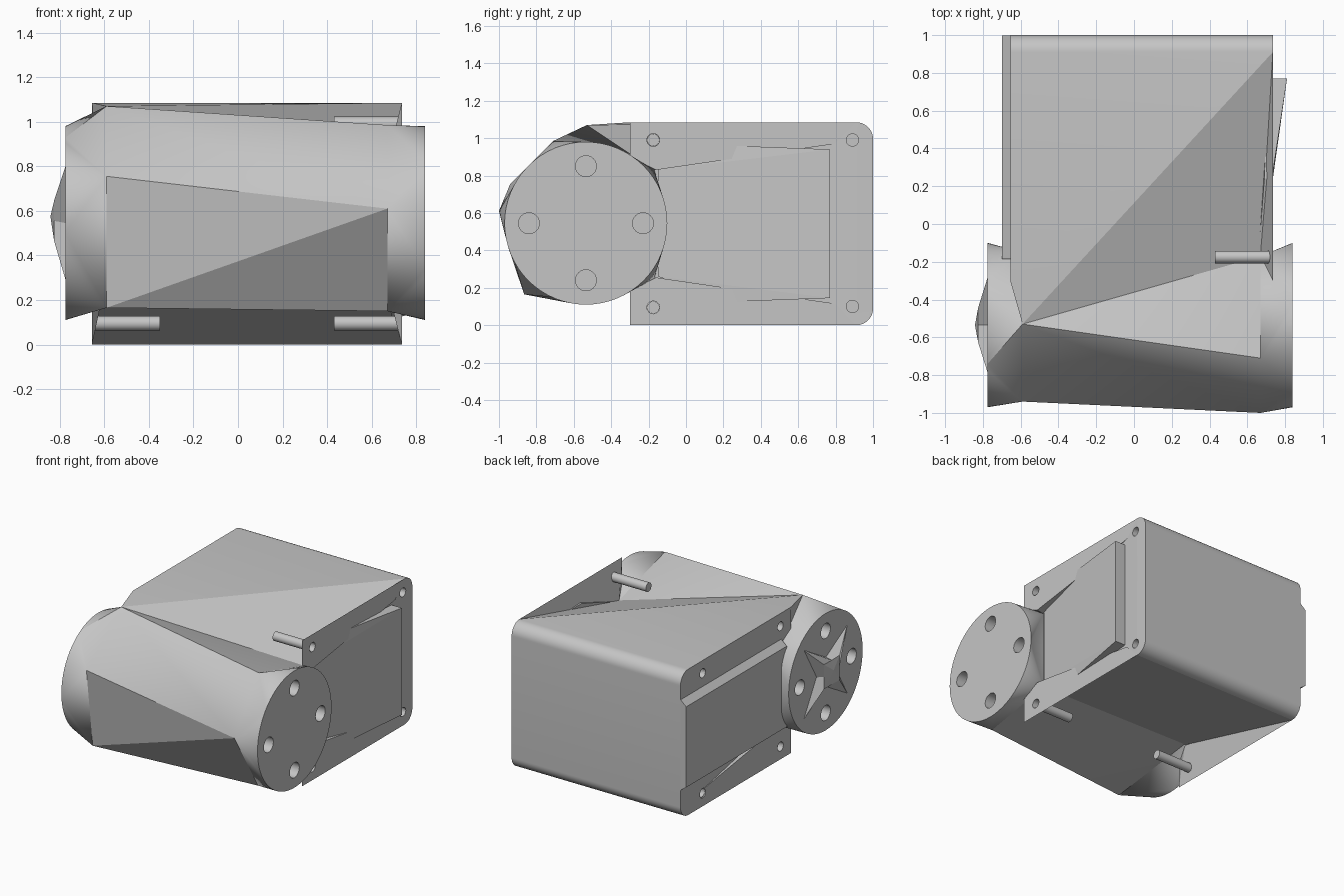
import bpy, bmesh, math
from mathutils import Matrix

if "Cube" in bpy.data.objects:
    bpy.data.objects.remove(bpy.data.objects["Cube"], do_unlink=True)

grey = bpy.data.materials.new("plain_grey")
grey.use_nodes = True
grey.diffuse_color = (0.56, 0.56, 0.56, 1)
grey.node_tree.nodes["Principled BSDF"].inputs["Base Color"].default_value = grey.diffuse_color

AXIS_Y, AXIS_Z, RADIUS, SEGMENTS = -0.535, 0.545, 0.435, 64
HEIGHT, RIGHT, LEFT = 1.085, 0.735, -0.655


def finish(name, bm):
    bmesh.ops.recalc_face_normals(bm, faces=bm.faces[:])
    mesh = bpy.data.meshes.new(name)
    bm.to_mesh(mesh)
    bm.free()
    mesh.materials.append(grey)
    obj = bpy.data.objects.new(name, mesh)
    bpy.context.collection.objects.link(obj)
    return obj


def activate(obj):
    bpy.ops.object.select_all(action='DESELECT')
    obj.select_set(True)
    bpy.context.view_layer.objects.active = obj


def smooth(obj, degrees):
    activate(obj)
    bpy.ops.object.shade_smooth_by_angle(angle=math.radians(degrees))


def hull(name, points):
    bm = bmesh.new()
    for p in points:
        bm.verts.new(p)
    bmesh.ops.convex_hull(bm, input=bm.verts[:])
    loose = [v for v in bm.verts if not v.link_faces]
    bmesh.ops.delete(bm, geom=loose, context='VERTS')
    return finish(name, bm)


def rods(name, spots, radius, open_end=False):
    # Cylinders along x, each given as (start x, end x, y, z)
    bm = bmesh.new()
    for x0, x1, y, z in spots:
        place = Matrix.Translation(((x0 + x1) / 2, y, z)) @ Matrix.Rotation(math.pi / 2, 4, 'Y')
        bmesh.ops.create_cone(bm, cap_ends=True, segments=24, radius1=radius,
                              radius2=radius, depth=abs(x1 - x0), matrix=place)
    bmesh.ops.recalc_face_normals(bm, faces=bm.faces[:])
    if open_end:
        outer = [f for f in bm.faces if len(f.verts) > 4 and abs(f.calc_center_median().x) > 0.6]
        bmesh.ops.delete(bm, geom=outer, context='FACES_ONLY')
    return finish(name, bm)


def cut(obj, cutter):
    cutter.hide_render = True
    mod = obj.modifiers.new("cut", 'BOOLEAN')
    mod.operation, mod.solver, mod.object = 'DIFFERENCE', 'EXACT', cutter
    activate(obj)
    bpy.ops.object.modifier_apply(modifier=mod.name)
    bpy.data.objects.remove(cutter, do_unlink=True)


# Drum: round end flanges fanned onto two faceted rings
def angle(y, z):
    return math.atan2(AXIS_Y - y, z - AXIS_Z) % math.tau


def flange(bm, x, ring):
    turns = [math.tau * i / SEGMENTS for i in range(SEGMENTS)]
    circle = [bm.verts.new((x, AXIS_Y - RADIUS * math.sin(t), AXIS_Z + RADIUS * math.cos(t)))
              for t in turns]

    def nearest(t):
        return min(range(len(ring)), key=lambda k: abs(
            (t - angle(ring[k].co.y, ring[k].co.z) + math.pi) % math.tau - math.pi))

    for i in range(SEGMENTS):
        j = (i + 1) % SEGMENTS
        a, b = nearest(turns[i]), nearest(turns[j])
        if a != b:
            bm.faces.new((circle[i], ring[a], ring[b]))
        bm.faces.new((circle[i], circle[j], ring[b]))
    bm.faces.new(circle)


left_ring = [(-0.53, 1.07), (-0.94, 0.755), (-0.865, 0.165), (-0.15, 0.26), (-0.15, 0.85)]
right_ring = [(-0.71, 0.985), (-1.0, 0.61), (-0.72, 0.15), (-0.17, 0.25), (-0.17, 0.83)]
bm = bmesh.new()
A = [bm.verts.new((-0.59, y, z)) for y, z in left_ring]
B = [bm.verts.new((0.67, y, z)) for y, z in right_ring]
for i in range(5):
    j = (i + 1) % 5
    if i == 0:
        bm.faces.new((A[i], A[j], B[j]))
        bm.faces.new((A[i], B[j], B[i]))
    else:
        bm.faces.new((A[i], A[j], B[i]))
        bm.faces.new((A[j], B[j], B[i]))
flange(bm, -0.775, A)
flange(bm, 0.84, B)
drum = finish("drum", bm)
bolts = []
for k in range(4):
    y = AXIS_Y + 0.305 * math.cos(k * math.pi / 2)
    z = AXIS_Z + 0.305 * math.sin(k * math.pi / 2)
    bolts += [(0.74, 0.9, y, z), (-0.83, -0.68, y, z)]
cut(drum, rods("flange_hole_cutter", bolts, 0.056))
smooth(drum, 20)

# Star shaped boss on the left flange
bm = bmesh.new()
base, hub = [], []
for k in range(8):
    t = math.pi / 4 * (k + 1)
    r, h = (0.37, 0.13) if k % 2 == 0 else (0.11, 0.09)
    base.append(bm.verts.new((-0.772, AXIS_Y + r * math.cos(t), AXIS_Z + r * math.sin(t))))
    hub.append(bm.verts.new((-0.825, AXIS_Y + h * math.cos(t), AXIS_Z + 0.01 + h * math.sin(t))))
tip = bm.verts.new((-0.842, AXIS_Y, AXIS_Z + 0.03))
for k in range(8):
    n = (k + 1) % 8
    bm.faces.new((base[k], base[n], hub[n], hub[k]))
    bm.faces.new((hub[k], hub[n], tip))
bm.faces.new(base)
finish("flange_boss", bm)

# Housing: rounded back edges, sloped underside and sloped front right top
points = []
for x in (LEFT, RIGHT):
    for k in range(13):
        t = math.pi / 2 * k / 12
        y, z = 0.91 + 0.09 * math.cos(t), 0.09 - 0.09 * math.sin(t)
        points += [(x, y, z), (x, y, HEIGHT - z)]
points += [(LEFT, -0.3, HEIGHT), (-0.59, -0.53, 1.07), (0.67, -0.17, 0.83),
           (0.67, -0.17, 0.25), (-0.6, -0.17, 0.26), (LEFT, -0.17, 0.8)]
housing = hull("housing", points)
holes = [(x0, x1, y, z) for z in (0.1, 0.99)
         for x0, x1, y in ((0.43, 0.8, 0.89), (-0.75, -0.35, 0.74))]
holes.append((-0.75, -0.35, -0.175, 0.99))
cut(housing, rods("housing_hole_cutter", holes, 0.033))
smooth(housing, 12)

# Mounting ears at the front corners, with hole sleeves running inward
sleeves = []
for side, outer, inner, rear in (("right", RIGHT, 0.67, 0.89), ("left", LEFT, -0.6, 0.74)):
    for level in ("lower", "upper"):
        def at(z):
            return z if level == "upper" else HEIGHT - z
        ear = hull(f"{side}_{level}_ear", [
            (outer, -0.3, at(HEIGHT)), (outer, -0.3, at(0.9)), (outer, -0.16, at(0.83)),
            (outer, 0.91, at(HEIGHT)), (outer, 0.8, at(0.97)), (inner, -0.17, at(0.83))])
        spots = [(outer - 0.2, outer + 0.2, y, at(0.99)) for y in (-0.175, rear)]
        cut(ear, rods("ear_hole_cutter", spots, 0.034))
        sleeves.append((outer, 0.43 if outer > 0 else -0.35, -0.175, at(0.99)))
smooth(rods("hole_sleeves", sleeves, 0.033, open_end=True), 30)

# Wedge panel on the right side
hull("right_wedge_panel", [(x, y, z) for inner, outer, y, low, high in (
    (0.71, 0.81, 0.77, 0.145, 0.94), (0.69, 0.73, 0.24, 0.125, 0.96),
    (0.66, 0.68, -0.15, 0.26, 0.83)) for x in (inner, outer) for z in (low, high)])

# Raised panel with chamfered long edges on the left side
hull("left_panel", [(x, y, z) for x, low, high in ((-0.7, 0.25, 0.85), (-0.645, 0.21, 0.9))
                    for y in (-0.185, 0.998) for z in (low, high)])
